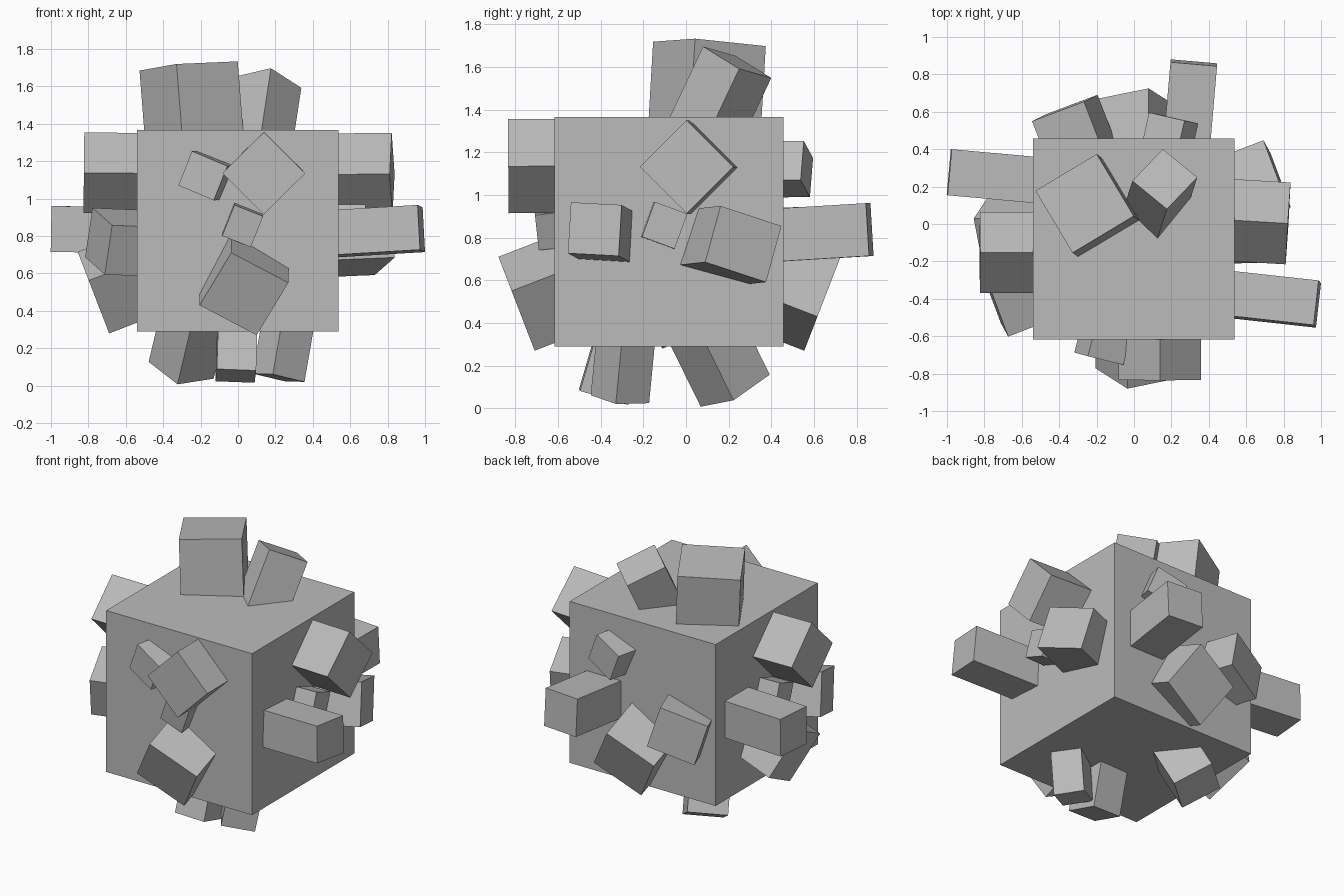
import bpy
from mathutils import Matrix, Vector

grey = bpy.data.materials.new("plain grey")
grey.diffuse_color = (0.5, 0.5, 0.5, 1)


def finish(name):
    ob = bpy.context.object
    ob.name = name
    ob.data.materials.append(grey)
    return ob


def block(name, tip, out, edge, a, b, depth=0.5):
    """Box whose outer face is centred on tip, facing out, one side along edge."""
    n = Vector(out).normalized()
    u = Vector(edge)
    u = (u - n * u.dot(n)).normalized()
    v = n.cross(u)
    bpy.ops.mesh.primitive_cube_add(size=1)
    ob = finish(name)
    rot = Matrix((u, v, n)).transposed().to_4x4()
    ob.data.transform(rot @ Matrix.Diagonal((a, b, depth, 1)))
    ob.location = Vector(tip) - n * depth / 2


# central cube
bpy.ops.mesh.primitive_cube_add(size=1.076, location=(-0.001, -0.08, 0.828))
finish("core_cube")

# top blocks
block("top_large", (-.264, .11, 1.709), (-.078, .058, .995), (.2, -.335, .035), .388, .382)
block("top_tilted", (.165, .24, 1.623), (.136, .421, .894), (.163, .17, -.105), .257, .242)

# front blocks
block("front_small_upper", (-.188, -.72, 1.122), (-.24, -.97, -.01), (.19, -.045, -.08), .21, .198)
block("front_diamond", (.138, -.834, 1.135), (0, -1, -.01), (.22, 0, -.222), .312, .312)
block("front_small_centre", (.025, -.703, .853), (0, -.99, -.11), (.15, 0, -.06), .165, .178)
block("front_lower", (.032, -.795, .49), (0, -.933, -.36), (.305, .057, -.162), .35, .345)

# right blocks
block("right_diamond", (.824, .003, 1.132), (1, -.06, .01), (0, .215, .215), .31, .31)
block("right_long", (.98, -.428, .84), (1, -.11, .06), (.02, .235, -.013), .24, .24, .6)
block("right_small", (.68, -.1, .858), (1, .03, 0), (0, .15, -.055), .163, .175)
block("right_turned", (.765, .269, .77), (.932, .361, .04), (.108, -.285, .094), .319, .276)

# left blocks, largely the right ones turned half round
block("left_diamond", (-.824, -.152, 1.138), (-1, 0, .01), (0, .215, .215), .305, .305)
block("left_long", (-.988, .277, .838), (-.995, .09, .02), (.024, .245, 0), .247, .245, .6)
block("left_small", (-.68, -.06, .858), (-1, -.03, 0), (0, -.15, -.055), .163, .175)
block("left_turned", (-.745, -.425, .772), (-.932, -.361, .04), (-.108, .285, .094), .315, .276)
block("left_lower", (-.773, -.04, .497), (-.933, 0, -.36), (.045, -.3, -.156), .345, .345)

# back blocks
block("back_small", (.212, .567, 1.122), (.22, .975, .01), (-.19, .043, -.08), .21, .198)
block("back_long", (.32, .862, .838), (.085, .99, .06), (.25, -.022, 0), .25, .248, .6)
block("back_lower", (.01, .64, .49), (0, .933, -.36), (-.305, -.057, -.162), .35, .345)
block("back_turned", (-.37, .62, .77), (-.361, .932, .03), (.285, .108, .094), .31, .276)

# bottom blocks
block("bottom_front", (-.012, -.387, .052), (-.03, -.28, -.96), (.21, .005, -.008), .21, .235)
block("bottom_right", (.217, -.31, .042), (-.17, -.095, -.98), (-.17, -.118, .043), .21, .19)
block("bottom_tilted", (-.304, .231, .082), (-.206, .428, -.87), (.193, .154, .03), .249, .259)
